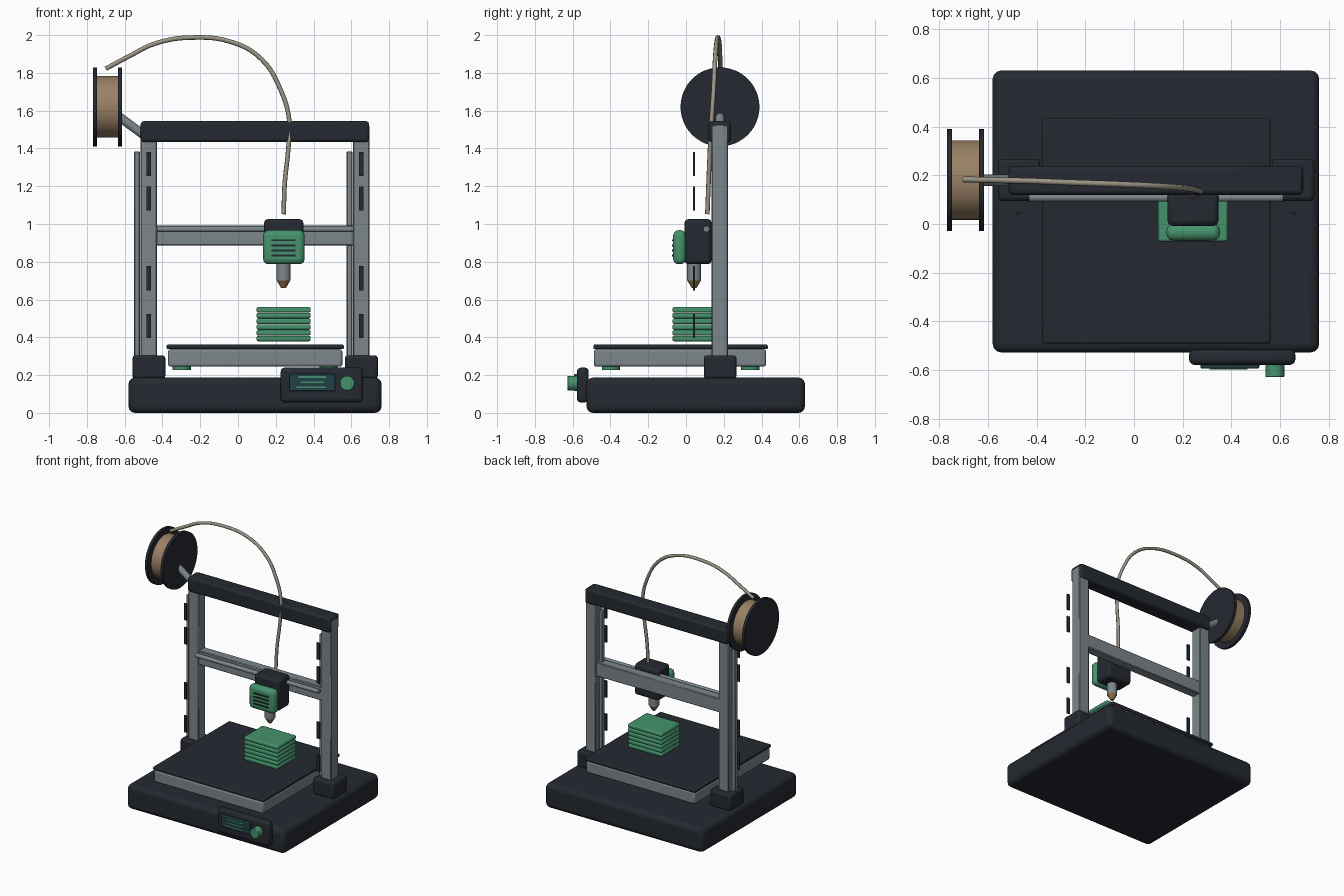
import bpy
from math import radians
from mathutils import Vector

if "Cube" in bpy.data.objects:
    bpy.data.objects.remove(bpy.data.objects["Cube"])


def mat(name, rgb):
    m = bpy.data.materials.new(name)
    m.diffuse_color = (*rgb, 1)
    m.use_nodes = True
    m.node_tree.nodes["Principled BSDF"].inputs["Base Color"].default_value = m.diffuse_color
    return m


DARK = mat("charcoal", (0.018, 0.022, 0.03))
METAL = mat("metal", (0.2, 0.24, 0.26))
GREEN = mat("green", (0.06, 0.29, 0.15))
SCREEN = mat("screen", (0.015, 0.05, 0.06))
TAN = mat("filament_tan", (0.32, 0.22, 0.13))
BRASS = mat("brass", (0.3, 0.17, 0.06))
TUBE = mat("tube", (0.33, 0.3, 0.24))


def finish(o, name, m, bevel=0, seg=2):
    o.name = name
    o.data.materials.append(m)
    bpy.ops.object.shade_smooth_by_angle(angle=radians(30))
    if bevel:
        b = o.modifiers.new("bevel", 'BEVEL')
        b.width, b.segments = bevel, seg
    return o


def box(name, x, y, z, m, bevel=0, seg=2):
    """Box from (min, max) pairs on each axis."""
    lo, hi = Vector((x[0], y[0], z[0])), Vector((x[1], y[1], z[1]))
    bpy.ops.mesh.primitive_cube_add(size=1, location=(lo + hi) / 2)
    o = bpy.context.object
    o.scale = hi - lo
    bpy.ops.object.transform_apply(location=False, rotation=False, scale=True)
    return finish(o, name, m, bevel, seg)


def rod(name, a, b, r, m, r2=None, sides=24, bevel=0):
    """Cylinder or cone running from a to b."""
    a, b = Vector(a), Vector(b)
    bpy.ops.mesh.primitive_cone_add(
        vertices=sides, radius1=r, radius2=r if r2 is None else r2,
        depth=(b - a).length, location=(a + b) / 2,
        rotation=(b - a).to_track_quat('Z', 'Y').to_euler())
    return finish(bpy.context.object, name, m, bevel)


# Base
box("base", (-0.58, 0.76), (-0.527, 0.63), (0, 0.187), DARK, 0.035, 3)

# Posts with feet, side rails and slot strips
for side, cx in (("left", -0.473), ("right", 0.652)):
    box(side + "_post_foot", (cx - 0.086, cx + 0.088), (0.095, 0.267),
        (0.18, 0.305), DARK, 0.015)
    box(side + "_post", (cx - 0.043, cx + 0.043), (0.135, 0.222),
        (0.2, 1.525), METAL, 0.005, 1)
    box(side + "_post_rail", (cx - 0.077, cx - 0.047), (0.16, 0.19),
        (0.2, 1.385), METAL, 0.004, 1)
    for z in (0.46, 0.713, 1.135, 1.318):
        box(side + "_post_slot", (cx - 0.012, cx + 0.012), (0.038, 0.047),
            (z - 0.064, z + 0.064), DARK)

# Top beam and cross gantry
box("top_beam", (-0.515, 0.694), (0.12, 0.238), (1.433, 1.545), DARK, 0.016)
box("gantry_bar", (-0.435, 0.615), (0.142, 0.215), (0.887, 0.993), METAL, 0.005, 1)
rod("gantry_rod", (-0.43, 0.108, 0.973), (0.612, 0.108, 0.973), 0.016, METAL)

# Heated bed with levelling knobs
box("bed_carrier", (-0.37, 0.552), (-0.488, 0.424), (0.245, 0.337), METAL, 0.012)
box("bed_plate", (-0.378, 0.56), (-0.491, 0.433), (0.337, 0.362), DARK, 0.008)
for x in (-0.298, 0.48):
    for y in (-0.398, 0.34):
        rod("bed_knob", (x, y, 0.226), (x, y, 0.25), 0.048, GREEN)

# Printed block, layer by layer
for i in range(6):
    z = 0.379 + i * 0.0305
    box("print_layer", (0.098, 0.385), (-0.072, 0.156), (z, z + 0.029),
        GREEN, 0.009)

# Print head
box("head_body", (0.138, 0.346), (-0.008, 0.136), (0.787, 1.026), DARK, 0.02)
box("head_fan_cover", (0.133, 0.353), (-0.068, 0), (0.787, 0.967), GREEN, 0.028, 3)
for z in (0.834, 0.86, 0.887, 0.914):
    box("fan_vent", (0.178, 0.304), (-0.073, -0.06), (z - 0.005, z + 0.005), DARK)
rod("hot_end", (0.241, 0.043, 0.702), (0.241, 0.043, 0.79), 0.037, METAL)
rod("nozzle", (0.241, 0.043, 0.66), (0.241, 0.043, 0.702), 0.012, BRASS, 0.037)

# Control panel
box("control_panel", (0.226, 0.662), (-0.578, -0.515), (0.055, 0.24), DARK, 0.022, 3)
box("panel_screen", (0.272, 0.514), (-0.593, -0.57), (0.115, 0.207), SCREEN, 0.006)
for z, x0, x1 in ((0.19, 0.32, 0.465), (0.163, 0.33, 0.455), (0.137, 0.31, 0.465)):
    box("screen_line", (x0, x1), (-0.597, -0.59), (z - 0.004, z + 0.004), GREEN)
rod("panel_knob", (0.578, -0.57, 0.157), (0.578, -0.628, 0.157), 0.039, GREEN,
    bevel=0.004)

# Filament spool on its arm
for name, x0, x1, r, m in (("spool_outer_flange", -0.768, -0.747, 0.209, DARK),
                           ("spool_winding", -0.75, -0.633, 0.163, TAN),
                           ("spool_inner_flange", -0.636, -0.615, 0.209, DARK)):
    rod(name, (x0, 0.18, 1.62), (x1, 0.18, 1.62), r, m, sides=48)
rod("spool_arm", (-0.68, 0.18, 1.605), (-0.47, 0.18, 1.45), 0.024, METAL)

# Filament guide tube
path = [(-0.70, 0.183, 1.822), (-0.573, 0.18, 1.89), (-0.44, 0.177, 1.955),
        (-0.25, 0.17, 1.987), (-0.03, 0.162, 1.962), (0.124, 0.154, 1.873),
        (0.224, 0.146, 1.714), (0.272, 0.135, 1.545), (0.266, 0.127, 1.396),
        (0.247, 0.119, 1.21), (0.242, 0.113, 1.052)]
cu = bpy.data.curves.new("filament_tube", 'CURVE')
cu.dimensions = '3D'
cu.bevel_depth, cu.bevel_resolution, cu.use_fill_caps = 0.012, 2, True
sp = cu.splines.new('BEZIER')
sp.resolution_u = 5
sp.bezier_points.add(len(path) - 1)
for p, co in zip(sp.bezier_points, path):
    p.co = co
    p.handle_left_type = p.handle_right_type = 'AUTO'
tube = bpy.data.objects.new("filament_tube", cu)
bpy.context.collection.objects.link(tube)
cu.materials.append(TUBE)
